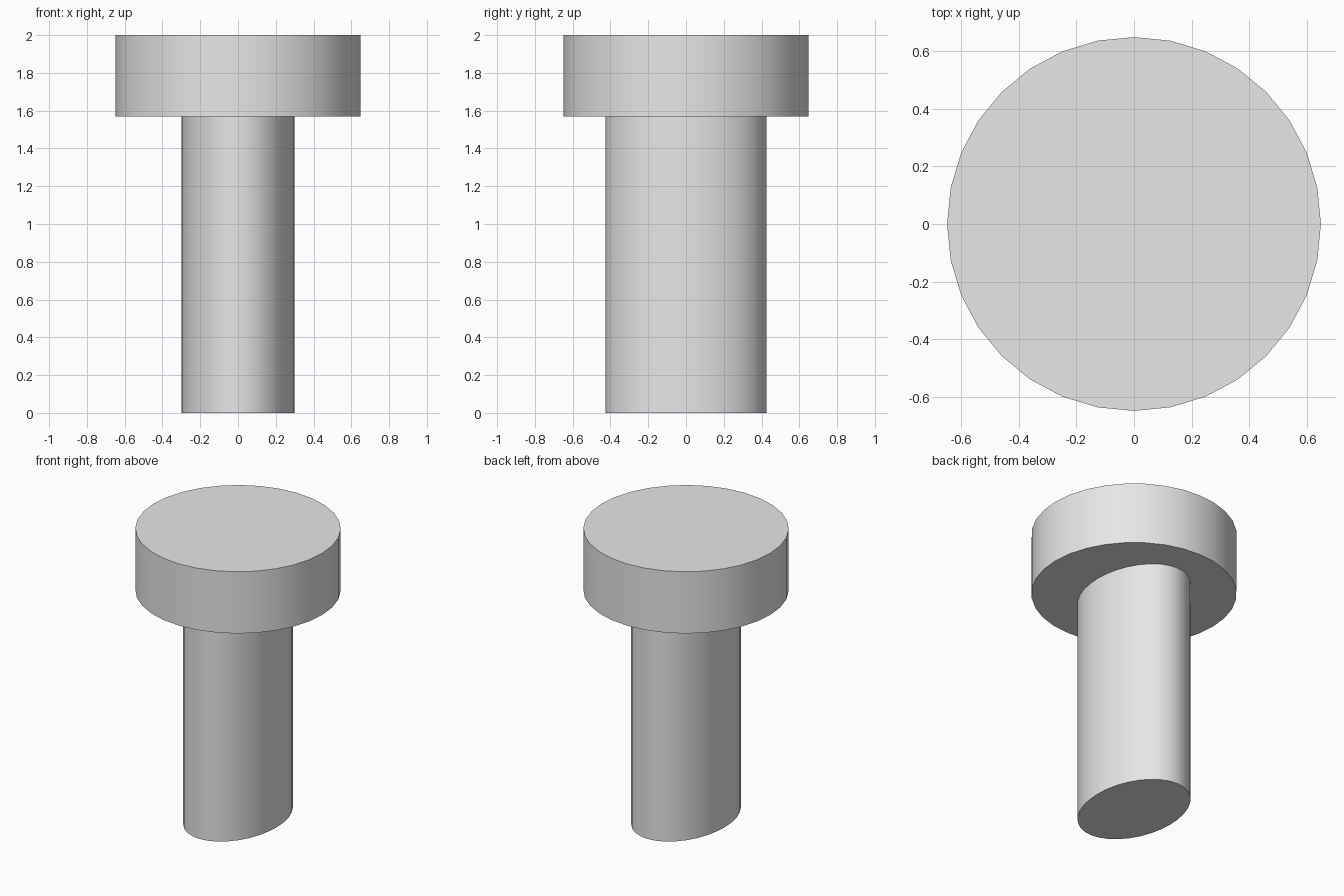
import bpy

cube = bpy.data.objects.get("Cube")
if cube:
    bpy.data.objects.remove(cube, do_unlink=True)

# Plain grey for the whole model
grey = bpy.data.materials.new("light_grey")
grey.use_nodes = True
colour = (0.8, 0.8, 0.8, 1)
grey.diffuse_color = colour
grey.node_tree.nodes["Principled BSDF"].inputs["Base Color"].default_value = colour


def column(name, rx, ry, bottom, top):
    """Upright capped cylinder with an elliptical cross-section."""
    bpy.ops.mesh.primitive_cylinder_add(
        vertices=32, radius=1, depth=1, location=(0, 0, (bottom + top) / 2))
    ob = bpy.context.object
    ob.name = name
    ob.scale = (rx, ry, top - bottom)
    bpy.ops.object.transform_apply(location=False, rotation=False, scale=True)
    bpy.ops.object.shade_smooth_by_angle()
    ob.data.materials.append(grey)
    return ob


# Oval shaft and round head
SHOULDER = 1.57
column("shaft", 0.30, 0.425, 0, SHOULDER)
column("head", 0.648, 0.648, SHOULDER, 2)
